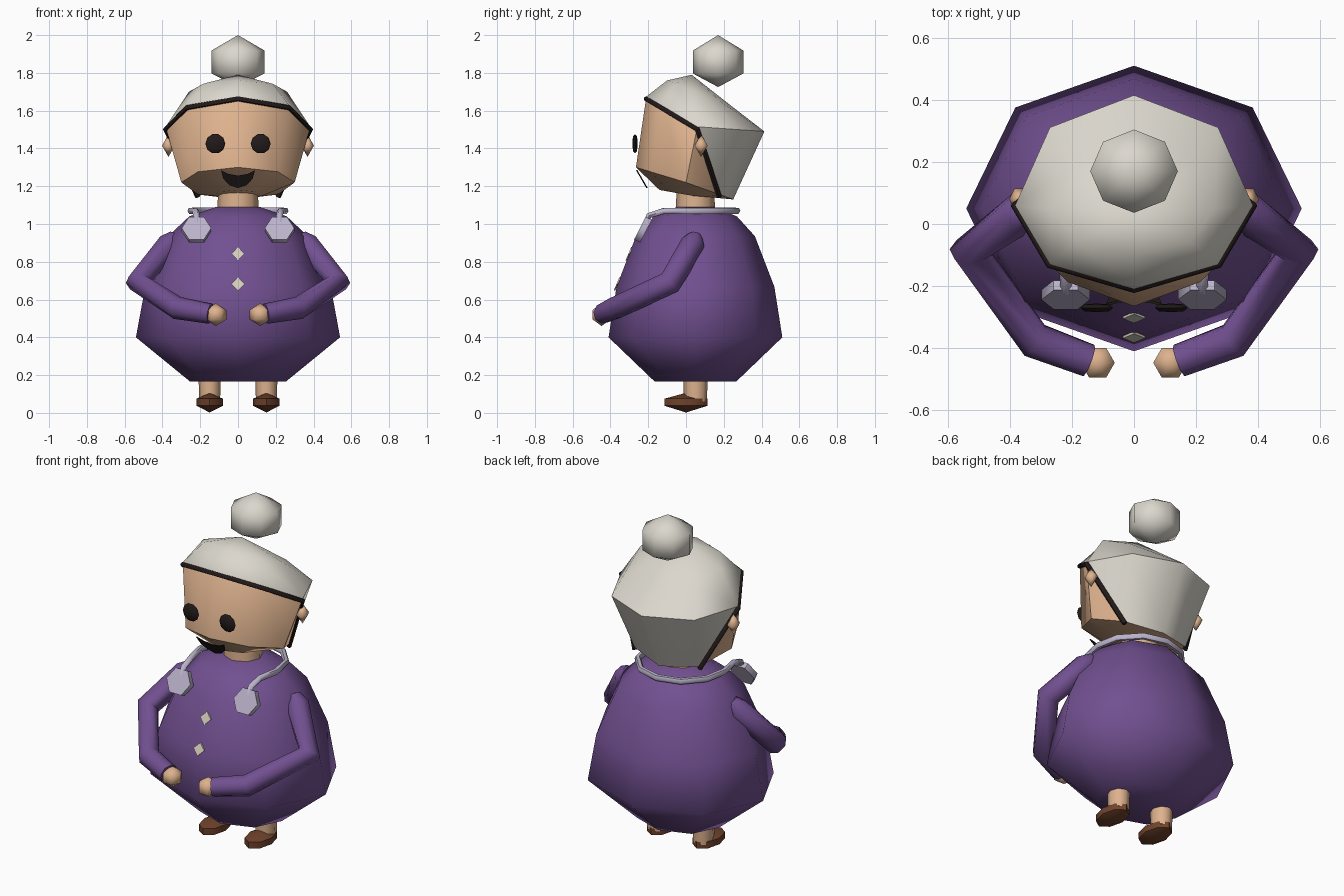
import bpy, bmesh, math
from mathutils import Vector, Matrix

cube = bpy.data.objects.get("Cube")
if cube:
    bpy.data.objects.remove(cube, do_unlink=True)


def material(name, rgb):
    m = bpy.data.materials.new(name)
    m.use_nodes = True
    m.diffuse_color = (*rgb, 1)
    m.node_tree.nodes["Principled BSDF"].inputs["Base Color"].default_value = (*rgb, 1)
    return m


PURPLE = material("purple_dress", (.165, .08, .28))
SKIN = material("skin", (.73, .445, .27))
HAIR = material("grey_hair", (.71, .68, .61))
DARK = material("dark_trim", (.016, .01, .01))
BROWN = material("brown_leather", (.16, .055, .025))
LAVENDER = material("lavender", (.5, .455, .6))
CREAM = material("cream_button", (.65, .61, .5))


def shade(obj, angle=60):
    bpy.ops.object.select_all(action='DESELECT')
    obj.select_set(True)
    bpy.context.view_layer.objects.active = obj
    bpy.ops.object.shade_smooth_by_angle(angle=math.radians(angle))


def finish(name, bm, *mats, angle=60):
    bmesh.ops.remove_doubles(bm, verts=bm.verts, dist=1e-5)
    bmesh.ops.recalc_face_normals(bm, faces=bm.faces)
    mesh = bpy.data.meshes.new(name)
    bm.to_mesh(mesh)
    bm.free()
    for m in mats:
        mesh.materials.append(m)
    obj = bpy.data.objects.new(name, mesh)
    bpy.context.collection.objects.link(obj)
    shade(obj, angle)
    return obj


def lathe(name, mat, profile, centre, scale=(1, 1), n=8, tilt=0, angle=60):
    """Spin (radius, height) pairs; zero radius closes to a point."""
    bm = bmesh.new()
    rings = []
    for r, z in profile:
        turn = [2 * math.pi * k / n for k in range(n)]
        rings.append([bm.verts.new((r * scale[0] * math.cos(a), r * scale[1] * math.sin(a), z))
                      for a in turn])
    for low, high in zip(rings, rings[1:]):
        for k in range(n):
            j = (k + 1) % n
            bm.faces.new((low[k], low[j], high[j], high[k]))
    for ring, (r, z) in ((rings[0], profile[0]), (rings[-1], profile[-1])):
        if r > 0:
            bm.faces.new(ring)
    bm.transform(Matrix.Translation(centre) @ Matrix.Rotation(math.radians(tilt), 4, 'X'))
    return finish(name, bm, mat, angle=angle)


def tube(name, mat, points, radius, sizes=None, sides=1):
    curve = bpy.data.curves.new(name, 'CURVE')
    curve.dimensions = '3D'
    curve.bevel_depth = radius
    curve.bevel_resolution = sides
    curve.use_fill_caps = True
    spline = curve.splines.new('POLY')
    spline.points.add(len(points) - 1)
    for i, p in enumerate(points):
        spline.points[i].co = (*p, 1)
        spline.points[i].radius = sizes[i] if sizes else 1
    temp = bpy.data.objects.new(name + "_path", curve)
    bpy.context.collection.objects.link(temp)
    bpy.context.view_layer.update()
    bm = bmesh.new()
    shape = temp.evaluated_get(bpy.context.evaluated_depsgraph_get())
    bm.from_mesh(shape.to_mesh())
    shape.to_mesh_clear()
    bpy.data.objects.remove(temp, do_unlink=True)
    bpy.data.curves.remove(curve)
    for f in bm.faces:
        f.material_index = 0
    return finish(name, bm, mat)


def plate(name, mat, outline, y_at, thick=.008):
    """Thin flat piece in x and z, with its depth given by a rule."""
    bm = bmesh.new()
    face = bm.faces.new([bm.verts.new((x, y_at(z), z)) for x, z in outline])
    new = bmesh.ops.extrude_face_region(bm, geom=[face])["geom"]
    bmesh.ops.translate(bm, vec=(0, thick, 0),
                        verts=[v for v in new if isinstance(v, bmesh.types.BMVert)])
    return finish(name, bm, mat, angle=30)


# Dress
lathe("dress", PURPLE, [(.215, .165), (.46, .4), (.418, .667), (.315, .935), (.22, 1.04), (.1, 1.09)],
      (0, .05, 0), scale=(1.175, 1), angle=70)
lathe("neck", SKIN, [(.11, 1.05), (.105, 1.19)], (0, .05, 0), scale=(1, .95))


# Head: tilted eight-sided rings, each given by its front, side and back point
def head_ring(front, side, back):
    pts = []
    for k in range(8):
        a = k * math.pi / 4
        c = math.cos(a)
        end = front if c > 0 else back
        pts.append(Vector((side[0] * math.sin(a),
                           side[1] + (end[0] - side[1]) * abs(c),
                           side[2] + (end[1] - side[2]) * abs(c))))
    return pts


crown = head_ring((-.1, 1.76), (.26, .05, 1.7), (.24, 1.625))
brow = head_ring((-.21, 1.675), (.383, .06, 1.515), (.415, 1.49))
jaw = head_ring((-.265, 1.3), (.3, 0, 1.22), (.25, 1.13))
chin = head_ring((-.14, 1.18), (.13, .03, 1.15), (.15, 1.14))

bm = bmesh.new()
rows = [[bm.verts.new(p) for p in ring] for ring in (crown, brow, jaw, chin)]
top = bm.verts.new((0, .03, 1.79))


def add(colour, *verts):
    bm.faces.new(verts).material_index = colour


bm.faces.new(rows[3])
for k in range(8):
    j = (k + 1) % 8
    a, b, c, d = rows
    add(1, top, a[k], a[j])
    add(1, a[k], b[k], b[j], a[j])
    add(0, c[k], d[k], d[j], c[j])
    if k == 2:
        add(1, b[k], c[j], b[j])
        add(0, b[k], c[k], c[j])
    elif k == 5:
        add(1, b[k], c[k], b[j])
        add(0, c[k], c[j], b[j])
    else:
        add(1 if k in (3, 4) else 0, b[k], c[k], c[j], b[j])
finish("head", bm, SKIN, HAIR, angle=50)

# Dark band along the hairline
hairline = [jaw[3], brow[2], brow[1], brow[0], brow[7], brow[6], jaw[5]]
tube("hairline_band", DARK, [p - Vector((0, 0, .013)) for p in hairline], .014)

# Hair bun
lathe("hair_bun", HAIR, [(0, 1.725), (.141, 1.797), (.141, 1.918), (0, 2)], (0, .17, 0),
      scale=(1, .95), angle=80)

# Mouth
half = [(.05, 1.265), (.09, 1.285), (.078, 1.24), (.045, 1.205)]
plate("mouth", DARK, [(0, 1.256)] + half + [(0, 1.19)] + [(-x, z) for x, z in reversed(half)],
      lambda z: -.265 + (1.285 - z) * .58)

# Buttons
for name, z, y in (("upper_button", .842, -.305), ("lower_button", .682, -.368)):
    s = .035
    plate(name, CREAM, [(s, z), (0, z + s), (-s, z), (0, z - s)],
          lambda h, z=z, y=y: y - (z - h) * .42)

# Necklace: a loop behind the neck with ends hanging in front
side = [(.22, -.225, .98), (.22, -.195, 1.045), (.225, -.12, 1.068), (.25, 0, 1.07),
        (.225, .13, 1.07), (.13, .235, 1.07)]
tube("necklace", LAVENDER, side + [(0, .27, 1.07)] + [(-x, y, z) for x, y, z in reversed(side)], .018)

for label, s in (("left", 1), ("right", -1)):
    lathe(label + "_pendant", LAVENDER, [(.078, -.018), (.078, .018)], (s * .22, -.228, .97),
          n=6, tilt=63)

    # Eyes and ears
    lathe(label + "_eye", DARK, [(0, -.014), (.04, -.011), (.053, 0), (.04, .011), (0, .014)],
          (s * .12, -.27, 1.425), n=10, tilt=90)
    lathe(label + "_ear", SKIN, [(0, -.06), (.04, 0), (0, .06)], (s * .368, .08, 1.415),
          scale=(.85, 1), n=6)

    # Arms and hands
    arm = [(.33, .05, .935), (.365, .035, .89), (.53, -.085, .69), (.32, -.375, .555), (.145, -.44, .525)]
    tube(label + "_sleeve", PURPLE, [(s * x, y, z) for x, y, z in arm], .064,
         sizes=[.6, 1.05, 1, .95, .85], sides=2)
    lathe(label + "_hand", SKIN, [(0, -.06), (.055, -.025), (.055, .025), (0, .06)],
          (s * .117, -.447, .52), n=6)

    # Legs and shoes
    lathe(label + "_leg", SKIN, [(.055, .06), (.06, .22)], (s * .15, .05, 0), scale=(1, 1.1))
    lathe(label + "_shoe", BROWN, [(0, .002), (.07, .038), (.07, .075), (0, .106)],
          (s * .15, 0, 0), scale=(1, 1.64), angle=50)
